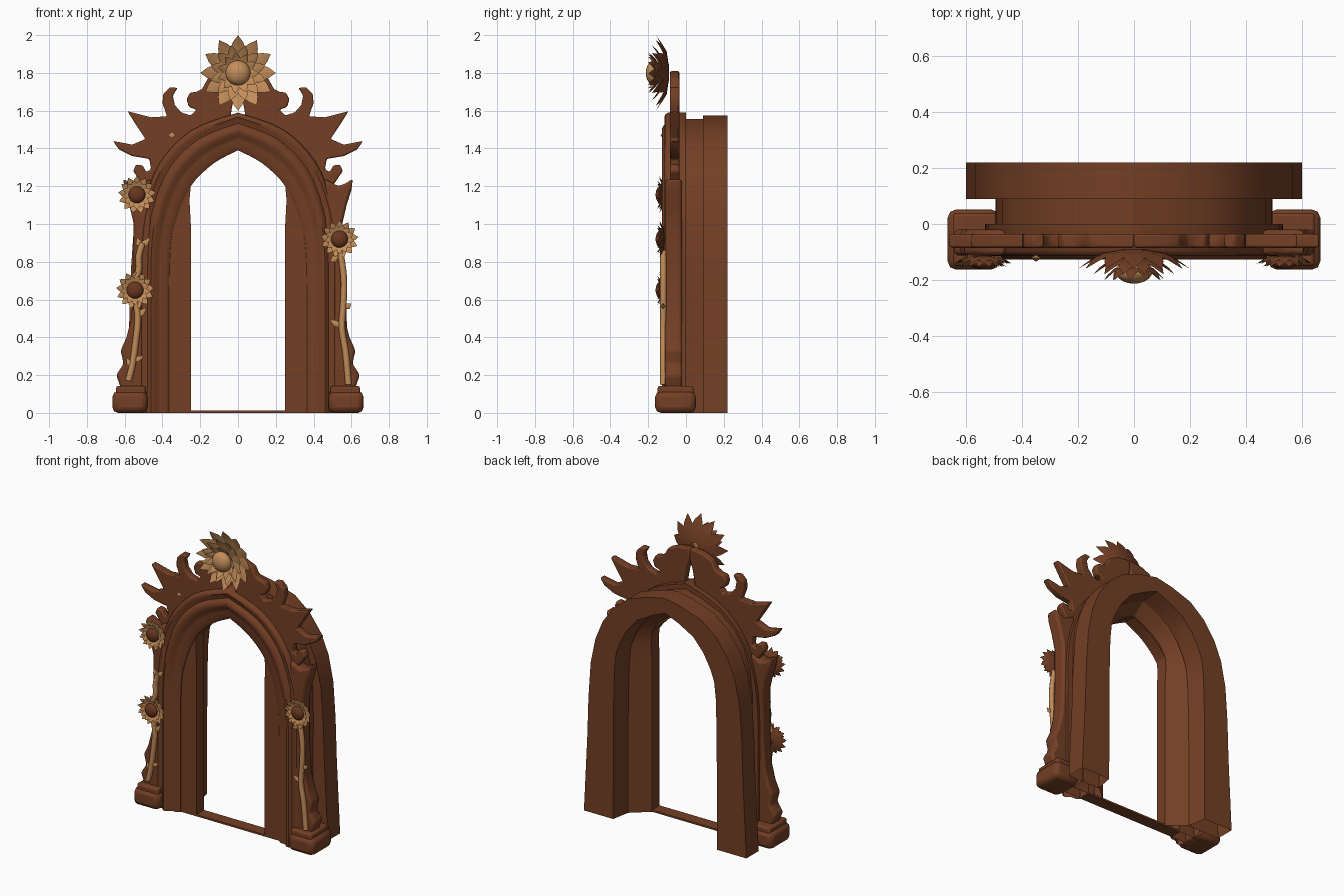
import bpy, bmesh, math
from mathutils import Vector

if "Cube" in bpy.data.objects:
    bpy.data.objects.remove(bpy.data.objects["Cube"])

def mat(name, c):
    m = bpy.data.materials.new(name)
    m.diffuse_color = (*c, 1)
    m.use_nodes = True
    m.node_tree.nodes["Principled BSDF"].inputs["Base Color"].default_value = m.diffuse_color
    return m

BROWN = mat("carved brown wood", (0.175, 0.050, 0.018))
TAN = mat("golden tan", (0.54, 0.265, 0.10))
DARK = mat("dark seed brown", (0.14, 0.038, 0.014))

def finish(name, bm, mats, smooth=None, bevel=0):
    bmesh.ops.recalc_face_normals(bm, faces=bm.faces)
    me = bpy.data.meshes.new(name)
    bm.to_mesh(me)
    bm.free()
    for m in mats:
        me.materials.append(m)
    ob = bpy.data.objects.new(name, me)
    bpy.context.collection.objects.link(ob)
    if bevel:
        b = ob.modifiers.new("soft edge", "BEVEL")
        b.width, b.segments, b.limit_method = bevel, 2, "ANGLE"
    if smooth:
        bpy.ops.object.select_all(action="DESELECT")
        ob.select_set(True)
        bpy.context.view_layer.objects.active = ob
        bpy.ops.object.shade_smooth_by_angle(angle=math.radians(smooth))
    return ob

def spline(p, n=4):
    # Catmull-Rom resampling of an open path
    p = [Vector(q) for q in p]
    out = []
    for i in range(len(p) - 1):
        a, b, c, d = p[max(i - 1, 0)], p[i], p[i + 1], p[min(i + 2, len(p) - 1)]
        for k in range(n):
            t = k / n
            out.append(0.5 * (2*b + (c - a)*t + (2*a - 5*b + 4*c - d)*t*t + (3*b - a - 3*c + d)*t**3))
    return out + [p[-1]]

def arch(name, inner, outer, section, smooth=35, n=4):
    # section points are (fraction from inner to outer line, y), swept over the arch; feet stay open
    half = list(zip(spline(inner, n), spline(outer, n)))
    flip = Vector((-1, 1))
    path = half + [(a * flip, b * flip) for a, b in reversed(half[:-1])]
    bm = bmesh.new()
    rings = []
    for a, b in path:
        ring = []
        for t, y in section:
            q = a.lerp(b, t)
            ring.append(bm.verts.new((q.x, y, q.y)))
        rings.append(ring)
    m = len(section)
    for r, s in zip(rings, rings[1:]):
        for j in range(m):
            bm.faces.new((r[j], r[(j+1) % m], s[(j+1) % m], s[j]))
    return finish(name, bm, [BROWN], smooth)

def plate(name, pts, y0, y1, bevel=0.008):
    # outline extruded in y, made for both sides
    for side, s in (("right", 1), ("left", -1)):
        bm = bmesh.new()
        f = bm.faces.new([bm.verts.new((s * x, y0, z)) for x, z in pts])
        g = bmesh.ops.extrude_face_region(bm, geom=[f])
        vs = [v for v in g["geom"] if isinstance(v, bmesh.types.BMVert)]
        bmesh.ops.translate(bm, verts=vs, vec=(0, y1 - y0, 0))
        bm.faces.new([v for v in bm.verts if v not in vs]) if len(bm.faces) < len(pts) + 2 else None
        finish(side + "_" + name, bm, [BROWN], 50, bevel)

def box(name, x0, x1, y0, y1, z0, z1, bevel=0):
    bm = bmesh.new()
    bmesh.ops.create_cube(bm, size=1)
    for v in bm.verts:
        v.co = ((x0+x1)/2 + v.co.x*(x1-x0), (y0+y1)/2 + v.co.y*(y1-y0), (z0+z1)/2 + v.co.z*(z1-z0))
    return finish(name, bm, [BROWN], 40, bevel)

def petals(bm, cx, cz, n, r0, r1, w, y0, y1, phase=0, thick=0.005):
    for i in range(n):
        a = 2*math.pi*(i + phase)/n + math.pi/2
        d, e = Vector((math.cos(a), 0, math.sin(a))), Vector((-math.sin(a), 0, math.cos(a)))
        def P(f, side, dy=0):
            r = r0 + (r1 - r0)*f
            return bm.verts.new(Vector((cx, y0 + (y1 - y0)*f*f + dy, cz)) + d*r + e*side*w)
        rim = [P(0, -.6), P(.5, -1), P(.78, -.6), P(1, 0), P(.78, .6), P(.5, 1), P(0, .6)]
        for hub in (P(.5, 0, -thick), P(.5, 0, thick)):
            for j in range(7):
                bm.faces.new((rim[j], rim[(j+1) % 7], hub))

def flower(name, cx, cz, layers, disc, core):
    bm = bmesh.new()
    for L in layers:
        petals(bm, cx, cz, *L)
    bmesh.ops.recalc_face_normals(bm, faces=bm.faces)
    for f in bm.faces:  # petal backs are brown
        f.material_index = 1 if f.normal.y > 0 else 0
    finish(name + "_petals", bm, [TAN, BROWN], 50)
    # seed head
    r, y, depth = disc
    bm = bmesh.new()
    bmesh.ops.create_uvsphere(bm, u_segments=20, v_segments=10, radius=1)
    for v in bm.verts:
        v.co = (cx + v.co.x*r, y + v.co.z*depth, cz + v.co.y*r)
    finish(name + "_centre", bm, [core], 60)

def stem(name, pts, r=0.017):
    cu = bpy.data.curves.new(name, "CURVE")
    cu.dimensions, cu.bevel_depth, cu.bevel_resolution, cu.use_fill_caps = "3D", r, 2, True
    path = spline(pts, 4)
    sp = cu.splines.new("POLY")
    sp.points.add(len(path) - 1)
    for p, q in zip(sp.points, path):
        p.co = (q.x, -0.12, q.y, 1)
    sp.use_smooth = True
    cu.materials.append(TAN)
    ob = bpy.data.objects.new(name, cu)
    bpy.context.collection.objects.link(ob)
    bpy.ops.object.select_all(action="DESELECT")
    ob.select_set(True)
    bpy.context.view_layer.objects.active = ob
    bpy.ops.object.convert(target="MESH")

def leaf(name, x, z, dx, dz, w=0.018):
    d = Vector((dx, 0, dz))
    e = Vector((-dz, 0, dx)).normalized() * w
    o = Vector((x, -0.122, z))
    bm = bmesh.new()
    rim = [bm.verts.new(p) for p in (o, o + d*.5 + e, o + d, o + d*.5 - e)]
    for y in (-.012, .012):
        h = bm.verts.new(o + d*.5 + Vector((0, y, 0)))
        for j in range(4):
            bm.faces.new((rim[j], rim[(j+1) % 4], h))
    finish(name, bm, [TAN], 80)

# deep rear arch, and the lining whose reveal splays towards the back
arch("rear_arch",
     [(.36, 0), (.36, .5), (.355, 1.0), (.32, 1.18), (.2, 1.36), (0, 1.465)],
     [(.60, 0), (.575, .5), (.55, 1.0), (.46, 1.3), (.27, 1.5), (0, 1.575)],
     [(0, .09), (.1, .22), (1, .22), (1, .09)], 40, 2)
arch("arch_lining",
     [(.25, 0), (.25, .5), (.25, 1.0), (.25, 1.205), (.14, 1.325), (0, 1.395)],
     [(.49, 0), (.49, .5), (.49, 1.0), (.43, 1.27), (.26, 1.46), (0, 1.555)],
     [(0, -.08), (0, 0), (.46, .095), (1, .095), (1, -.08)], 30, 2)

# carved pointed moulding on the front
arch("front_moulding",
     [(.365, 0), (.365, .45), (.36, .85), (.325, 1.03), (.25, 1.2), (.13, 1.32), (0, 1.39)],
     [(.53, 0), (.53, .45), (.53, .85), (.50, 1.1), (.41, 1.33), (.24, 1.5), (0, 1.59)],
     [(0, 0), (0, -.085), (.12, -.1), (.28, -.1), (.36, -.105), (.46, -.122), (.58, -.127),
      (.66, -.118), (.72, -.103), (.8, -.107), (.88, -.115), (.95, -.11), (1, -.095), (1, 0)], 45)
box("door_sill", -.37, .37, -.08, 0, 0, .012)

# flame-like crown around the arch, with scrolls holding the top flower
plate("flame_crown",
      [(0, 1.81), (.09, 1.8), (.16, 1.77), (.19, 1.715), (.22, 1.70), (.255, 1.695), (.272, 1.66), (.26, 1.62),
       (.22, 1.605), (.25, 1.575), (.30, 1.59), (.335, 1.63), (.345, 1.68), (.32, 1.72), (.36, 1.725),
       (.395, 1.69), (.40, 1.64), (.375, 1.57), (.46, 1.565), (.585, 1.597), (.54, 1.525), (.49, 1.45),
       (.56, 1.42), (.663, 1.44), (.63, 1.395), (.56, 1.36), (.47, 1.345), (.46, 1.29), (.485, 1.275),
       (.505, 1.31), (.54, 1.315), (.555, 1.28), (.53, 1.245), (.5, 1.2), (.44, 1.2), (.38, 1.28), (.28, 1.4),
       (.15, 1.49), (.04, 1.55), (.035, 1.6), (.02, 1.68), (0, 1.74)], -.085, -.035)

# side pilasters with scrolled foot and leaf tip
plate("pilaster",
      [(.46, .1), (.61, .1), (.63, .16), (.645, .2), (.605, .26), (.622, .33), (.59, .4), (.565, .5), (.552, .7),
       (.552, 1.0), (.575, 1.1), (.60, 1.18), (.608, 1.24), (.57, 1.215), (.53, 1.2), (.46, 1.24)],
      -.112, -.02, 0.015)

# pedestals
for side, s in (("right", 1), ("left", -1)):
    def ped(name, a, b, *rest):
        box(side + name, min(s*a, s*b), max(s*a, s*b), *rest)
    ped("_pedestal_block", .48, .665, -.163, .052, 0, .115, .03)
    ped("_pedestal_cap", .49, .645, -.15, .04, .06, .143, .012)

# flowers: layers are (count, inner r, outer r, half width, y in, y out, phase)
flower("top_flower", 0, 1.8,
       [(12, .03, .2, .046, -.09, -.16, 0), (12, .03, .15, .034, -.12, -.18, .5),
        (11, .03, .11, .025, -.15, -.2, .2)], (.066, -.168, .045), TAN)
for nm, x, z in (("upper_left_flower", -.535, 1.155), ("lower_left_flower", -.545, .65), ("right_flower", .537, .92)):
    flower(nm, x, z, [(13, .02, .1, .024, -.115, -.142, 0), (13, .02, .078, .02, -.128, -.152, .5)],
           (.045, -.135, .026), DARK)

# stems and leaves
stem("right_stem", [(.54, .86), (.56, .72), (.558, .58), (.55, .45), (.57, .32), (.585, .15)])
stem("lower_left_stem", [(-.545, .6), (-.53, .5), (-.545, .35), (-.56, .25), (-.58, .17)])
stem("upper_left_stem", [(-.505, .9), (-.525, .83), (-.525, .76), (-.545, .7)])
for i, l in enumerate([(.55, .45, -.065, .045), (.56, .55, .04, .03), (.535, .83, -.05, -.03), (-.535, .5, .05, .06),
                       (-.56, .27, .06, .03), (-.56, .24, -.03, .05), (-.515, .87, .05, .06), (-.515, .87, -.02, .06),
                       (-.37, 1.47, .04, 0)]):
    leaf("leaf_%d" % (i + 1), *l)
